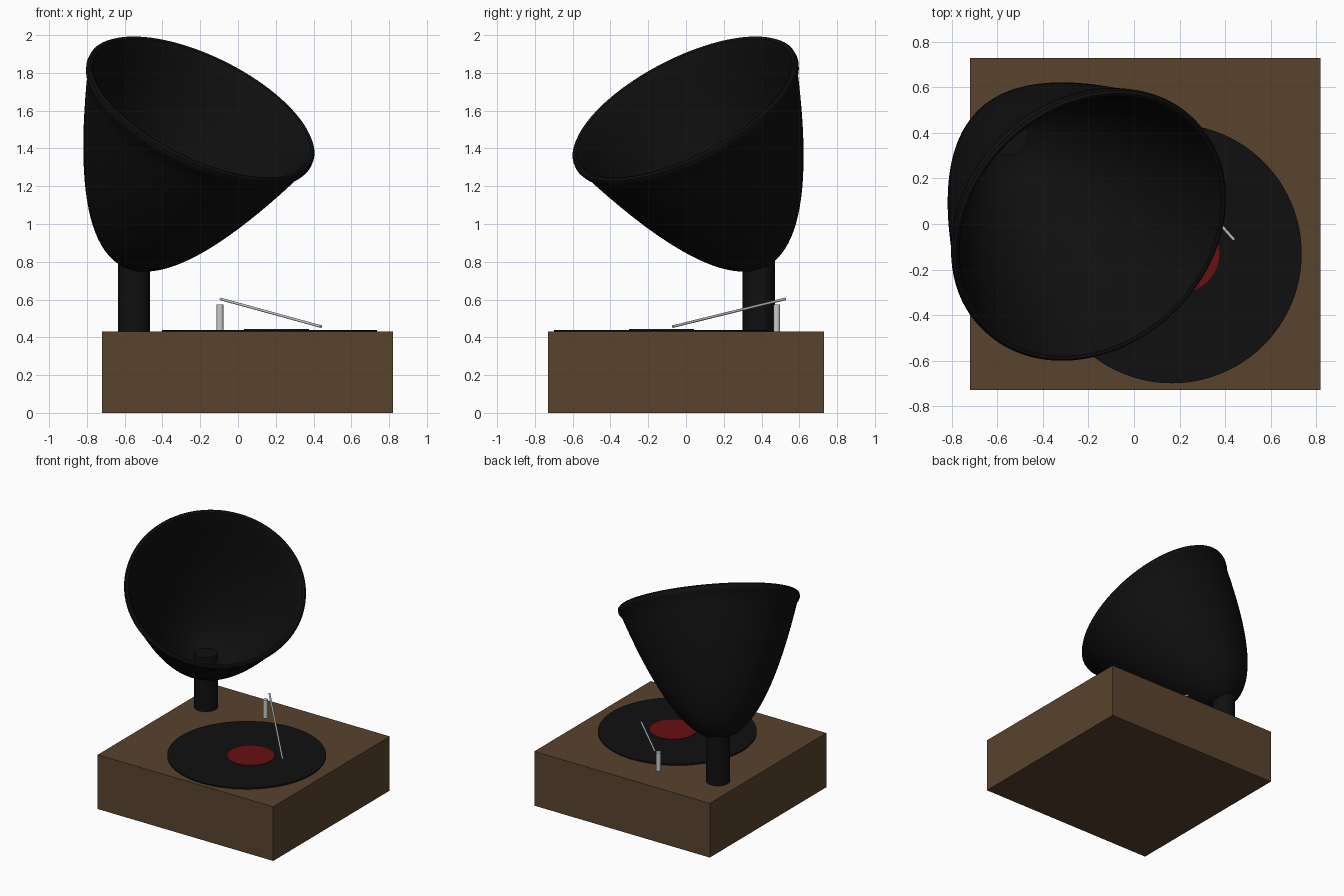
import bpy, math
from mathutils import Vector

if "Cube" in bpy.data.objects:
    bpy.data.objects.remove(bpy.data.objects["Cube"])


def material(name, r, g, b):
    m = bpy.data.materials.new(name)
    m.diffuse_color = (r, g, b, 1)
    m.use_nodes = True
    m.node_tree.nodes["Principled BSDF"].inputs["Base Color"].default_value = m.diffuse_color
    return m


WOOD = material("brown wood", 0.100, 0.056, 0.027)
BLACK = material("black", 0.0050, 0.0050, 0.0052)
RED = material("dark red", 0.140, 0.005, 0.006)
METAL = material("light metal", 0.60, 0.60, 0.60)


def finish(name, mat):
    ob = bpy.context.object
    ob.name = name
    ob.data.materials.append(mat)
    return ob


def rod(name, a, b, radius, mat, sides=32):
    """Cylinder running from point a to point b."""
    a, b = Vector(a), Vector(b)
    d = b - a
    bpy.ops.mesh.primitive_cylinder_add(vertices=sides, radius=radius, depth=d.length,
                                        location=(a + b) / 2,
                                        rotation=d.to_track_quat('Z', 'Y').to_euler())
    ob = finish(name, mat)
    bpy.ops.object.shade_smooth_by_angle(angle=math.radians(40))
    return ob


# Wooden cabinet
bpy.ops.mesh.primitive_cube_add(size=1, location=(0.05, 0, 0.215))
cabinet = finish("cabinet", WOOD)
cabinet.scale = (1.54, 1.46, 0.43)

# Record and its label
rod("record", (0.167, -0.13, 0.425), (0.167, -0.13, 0.440), 0.57, BLACK, 96)
rod("record_label", (0.203, -0.13, 0.438), (0.203, -0.13, 0.445), 0.172, RED, 64)

# Tone arm on its post
rod("arm_post", (-0.095, 0.48, 0.425), (-0.095, 0.48, 0.575), 0.018, METAL)
rod("tone_arm", (-0.092, 0.525, 0.603), (0.44, -0.07, 0.457), 0.007, METAL, 16)

# Column carrying the horn
rod("horn_column", (-0.55, 0.385, 0.425), (-0.55, 0.385, 0.86), 0.085, BLACK, 48)

# Horn: hollow paraboloid with a rounded lip, spun about its tilted axis
axis = Vector((0.40, -0.42, 0.81)).normalized()
rim_centre = Vector((-0.197, -0.005, 1.605))
N, SIDES = 24, 96
outer = [(0.65 * i / N * 0.975, (i / N * 0.975) ** 2) for i in range(1, N + 1)]
lip = [(0.648, 0.965), (0.656, 0.985), (0.655, 1.005), (0.645, 1.015), (0.630, 1.010)]
inner = [(0.615 * i / N, 0.04 + 0.945 * (i / N) ** 2) for i in range(N, 0, -1)]
profile = outer + lip + inner

verts = [(r * math.cos(2 * math.pi * k / SIDES), r * math.sin(2 * math.pi * k / SIDES), s - 1.0)
         for r, s in profile for k in range(SIDES)]
faces = []
for j in range(len(profile) - 1):
    for k in range(SIDES):
        k2 = (k + 1) % SIDES
        faces.append((j * SIDES + k, j * SIDES + k2, (j + 1) * SIDES + k2, (j + 1) * SIDES + k))
last = (len(profile) - 1) * SIDES
faces.append(tuple(reversed(range(SIDES))))
faces.append(tuple(last + k for k in range(SIDES)))

mesh = bpy.data.meshes.new("horn")
mesh.from_pydata(verts, [], faces)
horn = bpy.data.objects.new("horn", mesh)
bpy.context.collection.objects.link(horn)
horn.location = rim_centre
horn.rotation_euler = axis.to_track_quat('Z', 'Y').to_euler()
mesh.materials.append(BLACK)
bpy.ops.object.select_all(action='DESELECT')
horn.select_set(True)
bpy.context.view_layer.objects.active = horn
bpy.ops.object.shade_smooth_by_angle(angle=math.radians(40))
